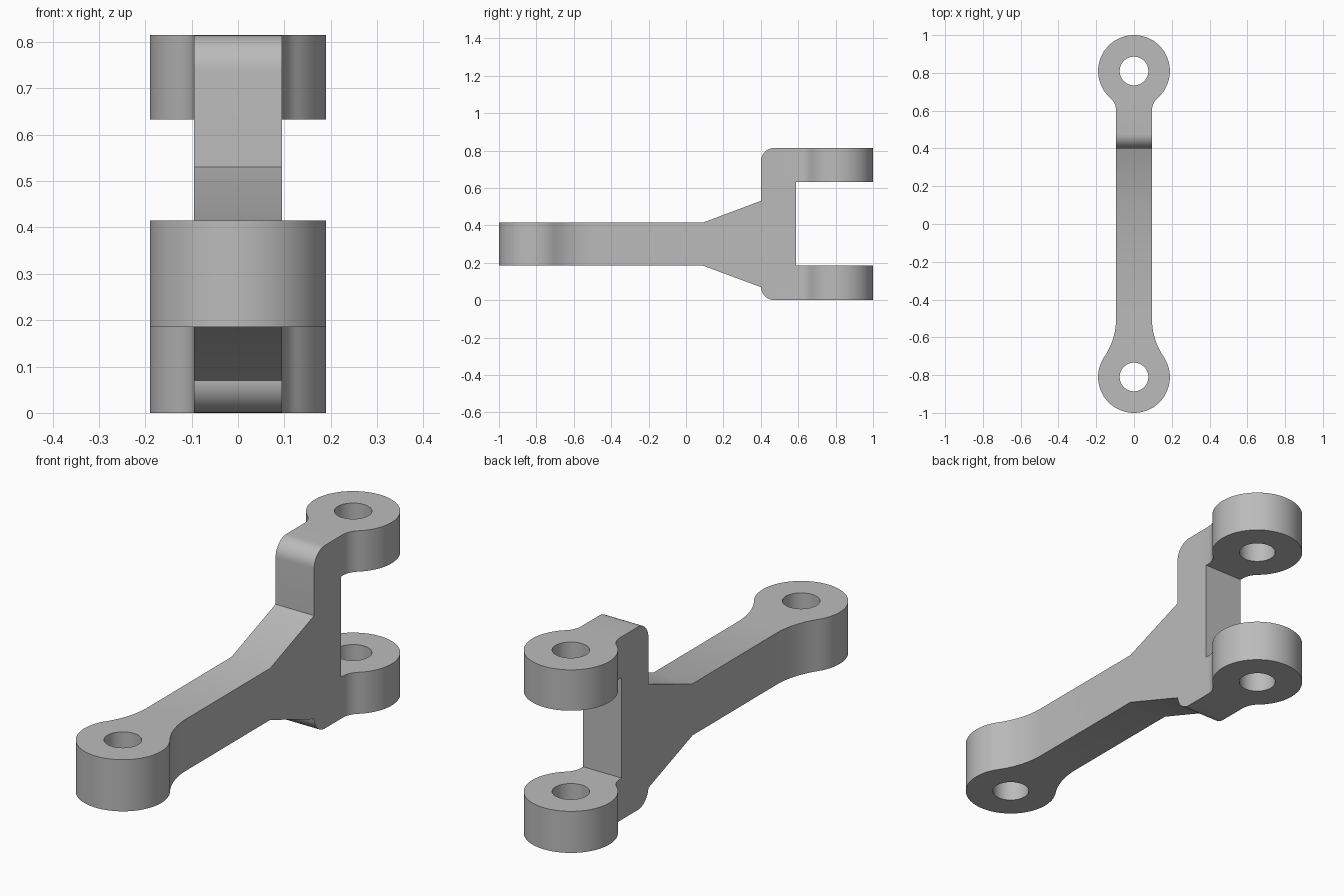
import bpy, bmesh
from math import sin, cos, pi, sqrt, atan2, radians
from mathutils import Vector

cube = bpy.data.objects.get("Cube")
if cube:
    bpy.data.objects.remove(cube, do_unlink=True)

HALF_W, EYE_R, EYE_Y, HOLE_R = 0.095, 0.19, 0.81, 0.076
HEIGHT, BEND_R = 0.815, 0.075

steel = bpy.data.materials.new("grey_steel")
steel.use_nodes = True
colour = (0.5, 0.5, 0.5, 1)
steel.diffuse_color = colour
steel.node_tree.nodes["Principled BSDF"].inputs["Base Color"].default_value = colour


def prism(name, points, offset):
    """Extrude a closed 3D outline along offset into a solid."""
    bm = bmesh.new()
    face = bm.faces.new([bm.verts.new(p) for p in points])
    ext = bmesh.ops.extrude_face_region(bm, geom=[face], use_keep_orig=True)
    verts = [g for g in ext["geom"] if isinstance(g, bmesh.types.BMVert)]
    bmesh.ops.translate(bm, verts=verts, vec=Vector(offset))
    bmesh.ops.recalc_face_normals(bm, faces=bm.faces)
    mesh = bpy.data.meshes.new(name)
    bm.to_mesh(mesh)
    bm.free()
    mesh.materials.append(steel)
    obj = bpy.data.objects.new(name, mesh)
    bpy.context.collection.objects.link(obj)
    return obj


def arc(cx, cy, r, a0, a1, n):
    return [(cx + r * cos(a0 + (a1 - a0) * i / n),
             cy + r * sin(a0 + (a1 - a0) * i / n)) for i in range(n + 1)]


def half_eye(r):
    """Right half of a rounded end at +y: shank fillet, then the round eye."""
    rise = sqrt((EYE_R + r) ** 2 - (HALF_W + r) ** 2)
    a = atan2(-rise, HALF_W + r)
    fillet = arc(HALF_W + r, EYE_Y - rise, r, pi, pi + a, 12)
    return fillet + arc(0, EYE_Y, EYE_R, a, pi / 2, 32)[1:]


def combine(target, other, operation):
    mod = target.modifiers.new(operation.lower(), "BOOLEAN")
    mod.operation, mod.solver, mod.object = operation, "EXACT", other
    bpy.ops.object.select_all(action="DESELECT")
    target.select_set(True)
    bpy.context.view_layer.objects.active = target
    bpy.ops.object.modifier_apply(modifier=mod.name)
    bpy.data.objects.remove(other, do_unlink=True)


# Side profile: single arm that flares into a two-prong fork with rounded bends
inner = 0.4 + BEND_R
profile = [(-1.1, 0.185), (0.09, 0.185), (0.4, 0.07)]
profile += arc(inner, BEND_R, BEND_R, pi, 1.5 * pi, 12)
profile += [(1.1, 0), (1.1, 0.185), (0.588, 0.185), (0.588, 0.633), (1.1, 0.633), (1.1, HEIGHT)]
profile += arc(inner, HEIGHT - BEND_R, BEND_R, pi / 2, pi, 12)
profile += [(0.4, 0.531), (0.09, 0.415), (-1.1, 0.415)]
link = prism("fork_link", [(-0.3, y, z) for y, z in profile], (0.6, 0, 0))

# Plan outline: narrow shank with a round eye at each end
back, front = half_eye(0.09), half_eye(0.363)
right = [(x, -y) for x, y in reversed(front)] + back
outline = right + [(-x, y) for x, y in reversed(right[1:-1])]
plan = prism("plan_cutter", [(x, y, -0.1) for x, y in outline], (0, 0, 1.1))
combine(link, plan, "INTERSECT")

# Pin holes through the front eye and both fork eyes
for y in (-EYE_Y, EYE_Y):
    ring = arc(0, y, HOLE_R, 0, 2 * pi, 48)[:-1]
    pin = prism("pin_cutter", [(px, py, -0.2) for px, py in ring], (0, 0, 1.3))
    combine(link, pin, "DIFFERENCE")

link.hide_render = False
bpy.ops.object.shade_smooth_by_angle(angle=radians(30))
